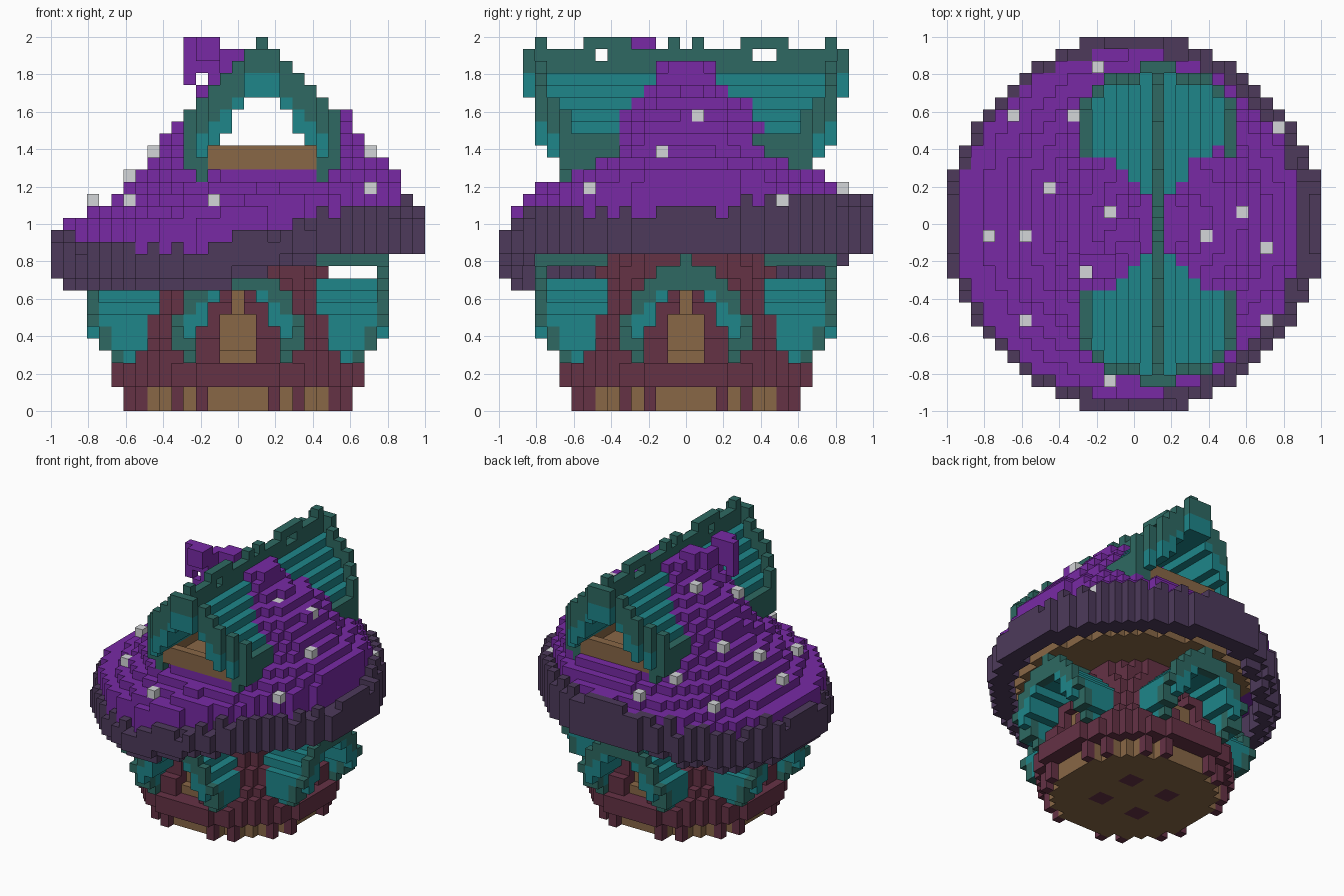
import bpy, bmesh
from math import hypot

V = 2 / 31            # block size
grid = {}             # block position -> part name

if "Cube" in bpy.data.objects:
    bpy.data.objects.remove(bpy.data.objects["Cube"], do_unlink=True)

COLOURS = {
    "purple": (120, 42, 165), "teal": (30, 134, 138), "dark_green": (46, 105, 98),
    "maroon": (101, 50, 69), "brown": (136, 103, 70), "dusk": (77, 58, 91),
    "pale_grey": (212, 214, 216),
}
PARTS = {
    "cap_dome": "purple", "cap_tip": "purple", "cap_rim": "dusk", "cap_spots": "pale_grey",
    "loft_floor": "brown", "ceiling": "brown", "base_floor": "brown", "room_core": "brown",
    "walls": "maroon", "base_ring": "maroon", "feet": "maroon",
    "upper_roof": "teal", "upper_roof_trim": "dark_green",
    "lower_roofs": "teal", "lower_roof_trim": "dark_green",
}


def put(part, x, y, k):
    grid[(x, y, k)] = part


def box(part, xs, ys, zs):
    for x in range(xs[0], xs[1] + 1):
        for y in range(ys[0], ys[1] + 1):
            for k in range(zs[0], zs[1] + 1):
                put(part, x, y, k)


def disc():
    for x in range(-15, 16):
        for y in range(-15, 16):
            r = hypot(x, y)
            if r <= 15.55:
                yield x, y, r


# Cap profile: distance from the peak, height in blocks
PROFILE = [(0, 28.3), (2.3, 28), (2.8, 26.8), (4, 25.6), (5, 25.1), (6.5, 24), (7.4, 23.1),
           (8.4, 21.8), (9.3, 20.3), (11, 19), (13, 17.2), (15, 16), (18, 15)]


def cap_top(x, y):
    r = hypot(x - 2, y)
    for (r0, z0), (r1, z1) in zip(PROFILE, PROFILE[1:]):
        if r <= r1:
            return round(z0 + (z1 - z0) * (r - r0) / (r1 - r0) + 0.04 * x + 0.03 * y - 0.3)


def rim_bottom(x, y):
    return min(13, max(10, round(12.2 + 4 * (x + 0.4 * y) / 15)))


# Base, feet, walls and ceiling
for x, y, r in disc():
    near = min(abs(x), abs(y))
    for k in (0, 1):
        if r <= 8.8:
            put("base_floor", x, y, k)
        elif r <= 9.9 and near in (3, 5):
            put("feet", x, y, k)
    if abs(x) in (2, 3) and abs(y) in (2, 3):
        put("feet", x, y, 0)
    for k in (2, 3):
        if 7.5 <= r <= 10.6:
            put("base_ring", x, y, k)
        elif r < 7.5:
            put("room_core", x, y, k)
    for k in range(4, 13):
        outer = 10 - (k - 4) * 0.4
        door = 1 if k <= 7 else 0 if k <= 9 else -1
        if r <= outer - 1.7:
            put("room_core", x, y, k)
        elif r <= outer and near > door:
            put("walls", x, y, k)
    if r <= 12.3:
        put("ceiling", x, y, 13)

# Tilted rim with an upturned edge, and the hollow dome
for x, y, r in disc():
    b = rim_bottom(x, y)
    if r >= 14.6:
        for k in range(min(13, b + 1), b + 3 + (y > 3) + (x < -13) + (r < 15.2)):
            put("cap_rim", x, y, k)
    elif r >= 13.2:
        for k in range(b, b + 3 + (y > 3)):
            put("cap_rim", x, y, k)
    if hypot(x + 0.4, y) < 14.3:
        top = cap_top(x, y)
        for k in range(max(b + 3, top - 3), top + 1):
            put("cap_dome", x, y, k)

# Open passage through the dome under the upper roof
for x in range(-3, 8):
    d = max(abs(x - 2), 1)
    for y in range(-15, 16):
        for k in range(21, 27 - d):
            grid.pop((x, y, k), None)
box("loft_floor", (-2, 6), (-10, 10), (20, 20))
for x in (-2, 6):
    box("loft_floor", (x, x), (-10, 10), (21, 21))
for y in (-10, 10):
    box("loft_floor", (-2, 6), (y, y), (20, 21))


# Pointed roof wing: reach(k) is how far it projects at each height,
# lift raises the edge trim, eaves maps a column to its drooping heights
def wing(name, trim, place, ridge, width, start, reach, lift, eaves, eave_reach):
    def lay(part, t, s, k):
        x, y = place(t, s)
        if grid.get((x, y, k)) != "cap_dome" or part == trim:
            put(part, x, y, k)

    for t in range(-width, width + 1):
        a = abs(t)
        d = max(a, 2 - lift)
        edge = reach(ridge - d)
        if a < width:
            for s in range(start, edge + 1):
                for k in range(ridge - 1 - max(a, 1) - (a > 2), ridge + 1 - d):
                    lay(name, t, s, k)
            thicker = lift if a > 1 else 0
            for k in range(ridge + lift - d - thicker, ridge + lift + 2 - d):
                lay(trim, t, edge, k)
        if a in eaves:
            low, high, first, trim_first = eaves[a]
            for k in range(low, high + 1):
                last = min(reach(k), eave_reach)
                for s in range(first, last + 1):
                    lay(trim if s >= min(trim_first, last) else name, t, s, k)
        # upturned corner of the eave
        if lift and a == width:
            for k in range(ridge - width + 1, ridge - width + 3):
                lay(trim, t, eave_reach, k)
    for s in range(start, reach(ridge) + 1):
        lay(trim, 0, s, ridge)


def upper_reach(k):
    return 13 if k >= 27 else 12 if k >= 24 else 11 if k >= 21 else 10


def lower_reach(k):
    return 12 if k >= 7 else 11 if k >= 5 else 10


UPPER_EAVES = {6: (20, 22, 6, 6), 5: (19, 22, 9, 9)}
LOWER_EAVES = {5: (5, 7, 8, 12), 4: (4, 6, 8, 12)}
for sign in (-1, 1):
    wing("upper_roof", "upper_roof_trim", lambda t, s: (t + 2, s * sign),
         28, 6, 0, upper_reach, 1, UPPER_EAVES, 10)
    for place in (lambda t, s: (t, s * sign), lambda t, s: (s * sign, t)):
        wing("lower_roofs", "lower_roof_trim", place,
             12, 5, 6, lower_reach, 0, LOWER_EAVES, 12)
    # ridge cresting with small openings
    for s in range(14):
        if s not in (6, 7):
            put("upper_roof_trim", 2, s * sign, 29)
        if s in (1, 5, 6, 7, 8, 12):
            put("upper_roof_trim", 2, s * sign, 30)
put("upper_roof_trim", 2, -6, 29)

# Crooked tip curling off the peak
box("cap_tip", (0, 1), (-1, 1), (26, 28))
box("cap_tip", (-1, 0), (-1, 0), (28, 29))
box("cap_tip", (-2, -2), (-3, -1), (28, 29))
box("cap_tip", (-3, -2), (-4, -3), (29, 30))
box("cap_tip", (-2, -2), (-3, -3), (27, 28))
box("cap_tip", (-4, -4), (-3, -3), (27, 30))
box("cap_tip", (-3, -3), (-3, -3), (28, 28))
box("cap_tip", (-3, -2), (-3, -3), (26, 26))

# Spots: raised on the left and back, set in flush on the steep right side
for x, y in [(-12, -1), (-10, 9), (-5, 9), (-3, 13), (-7, 3), (-2, 1), (-9, -1), (-4, -4),
             (-9, -8), (-2, -13), (6, -1), (9, 1), (11, -2), (11, -8), (12, 8)]:
    surface = max(k for k in range(10, 27) if (x, y, k) in grid)
    put("cap_spots", x, y, surface + (x < 0 or y > 5))


# Turn the blocks of each part into one mesh of outer faces
def material(name):
    m = bpy.data.materials.new(name)
    m.use_nodes = True
    lin = [((c / 255 + 0.055) / 1.055) ** 2.4 for c in COLOURS[name]] + [1]
    m.diffuse_color = lin
    m.node_tree.nodes["Principled BSDF"].inputs["Base Color"].default_value = lin
    return m


mats = {name: material(name) for name in COLOURS}
for part, colour in PARTS.items():
    bm = bmesh.new()
    corners = {}

    def corner(p):
        if p not in corners:
            corners[p] = bm.verts.new(((p[0] - 0.5) * V, (p[1] - 0.5) * V, p[2] * V))
        return corners[p]

    for cell in [c for c, owner in grid.items() if owner == part]:
        for axis in range(3):
            for side in (0, 1):
                beside = list(cell)
                beside[axis] += 2 * side - 1
                if tuple(beside) in grid:
                    continue
                u, v = (axis + 1) % 3, (axis + 2) % 3
                loop = []
                for du, dv in ((0, 0), (1, 0), (1, 1), (0, 1)):
                    p = list(cell)
                    p[axis] += side
                    p[u] += du
                    p[v] += dv
                    loop.append(corner(tuple(p)))
                bm.faces.new(loop if side else loop[::-1])
    mesh = bpy.data.meshes.new(part)
    bm.to_mesh(mesh)
    bm.free()
    mesh.materials.append(mats[colour])
    bpy.context.scene.collection.objects.link(bpy.data.objects.new(part, mesh))
